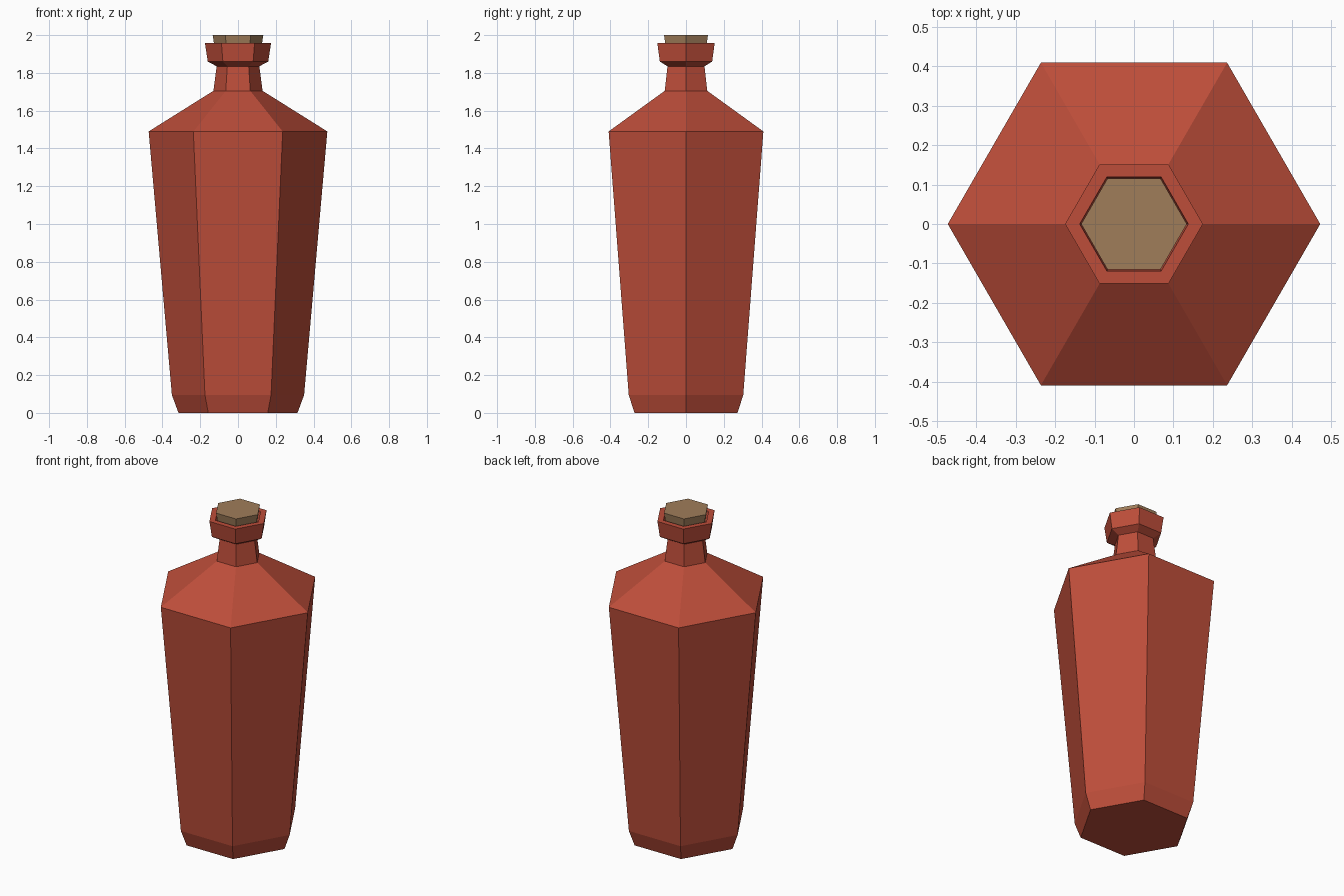
import bpy, bmesh, math

if "Cube" in bpy.data.objects:
    bpy.data.objects.remove(bpy.data.objects["Cube"])

SIDES = 6


def material(name, rgb):
    m = bpy.data.materials.new(name)
    m.diffuse_color = (*rgb, 1.0)
    m.use_nodes = True
    m.node_tree.nodes["Principled BSDF"].inputs["Base Color"].default_value = m.diffuse_color
    return m


def lathe(name, profile, mat):
    """Stack hexagonal rings (radius, z) and cap both ends."""
    bm = bmesh.new()
    rings = []
    for r, z in profile:
        rings.append([bm.verts.new((r * math.cos(i * math.tau / SIDES),
                                    r * math.sin(i * math.tau / SIDES), z))
                      for i in range(SIDES)])
    for a, b in zip(rings, rings[1:]):
        for i in range(SIDES):
            j = (i + 1) % SIDES
            bm.faces.new((a[i], a[j], b[j], b[i]))
    bm.faces.new(rings[0][::-1])
    bm.faces.new(rings[-1])
    bmesh.ops.recalc_face_normals(bm, faces=bm.faces)
    mesh = bpy.data.meshes.new(name)
    bm.to_mesh(mesh)
    bm.free()
    mesh.materials.append(mat)
    obj = bpy.data.objects.new(name, mesh)
    bpy.context.collection.objects.link(obj)
    return obj


red = material("red_glass", (0.51, 0.075, 0.042))
tan = material("cork_tan", (0.35, 0.205, 0.102))

# Bottle: base bevel, tapered body, shoulder, neck, flared lip, mouth recess
lathe("bottle", [(0.315, 0.0), (0.35, 0.095), (0.473, 1.49), (0.13, 1.705),
                 (0.113, 1.835), (0.16, 1.86), (0.175, 1.957),
                 (0.138, 1.957), (0.118, 1.86)], red)

# Stopper: slightly tapered cork sitting in the mouth
lathe("cork_stopper", [(0.112, 1.861), (0.134, 2.0)], tan)
